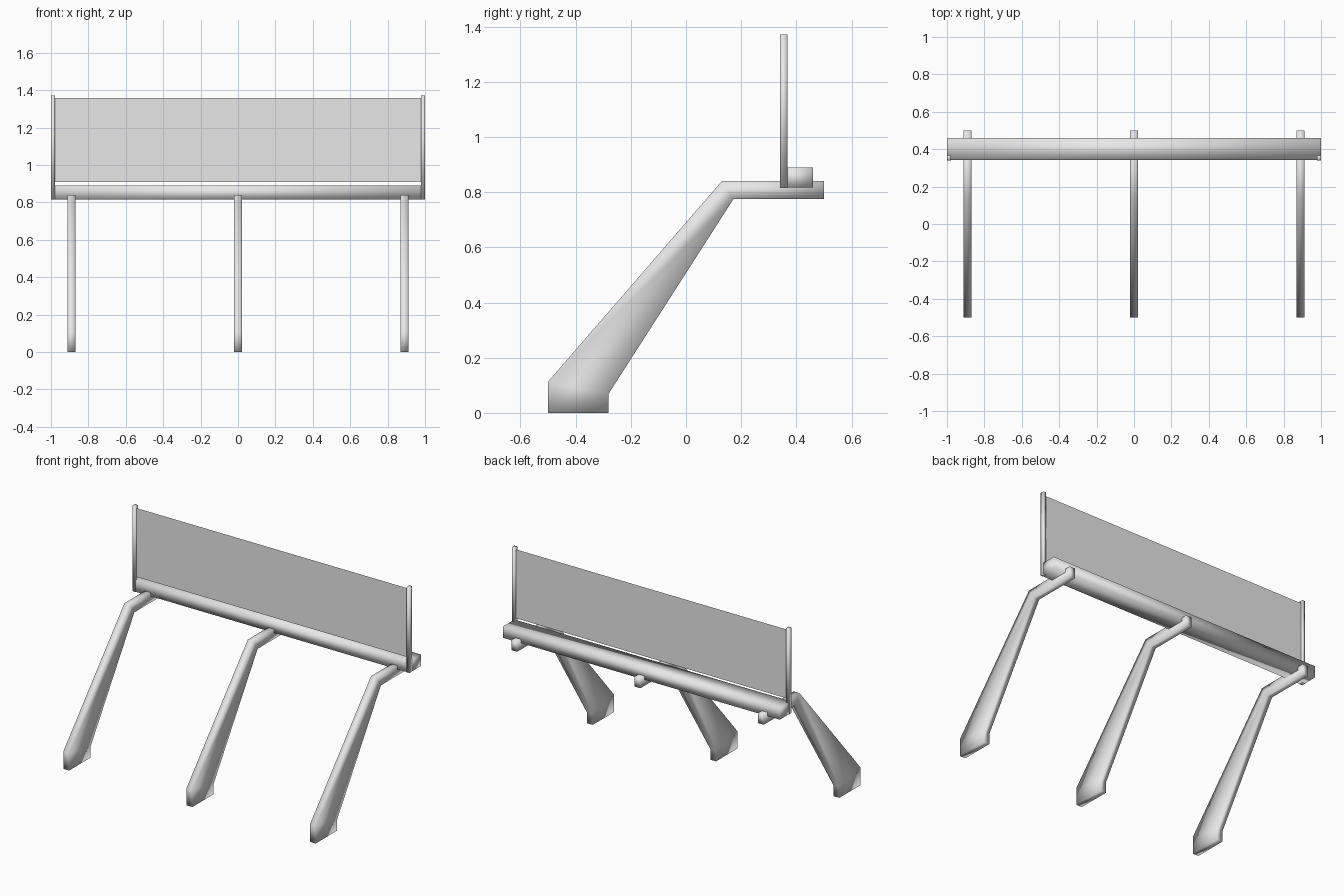
import bpy
import bmesh

cube = bpy.data.objects.get("Cube")
if cube:
    bpy.data.objects.remove(cube, do_unlink=True)

GREY = (0.8, 0.8, 0.8, 1.0)
grey = bpy.data.materials.new("light_grey")
grey.use_nodes = True
grey.diffuse_color = GREY
grey.node_tree.nodes["Principled BSDF"].inputs["Base Color"].default_value = GREY


def finish(name, bm, smooth=True):
    bmesh.ops.recalc_face_normals(bm, faces=bm.faces)
    for face in bm.faces:
        face.smooth = smooth
    mesh = bpy.data.meshes.new(name)
    bm.to_mesh(mesh)
    bm.free()
    mesh.materials.append(grey)
    obj = bpy.data.objects.new(name, mesh)
    bpy.context.collection.objects.link(obj)
    return obj


def strip_solid(name, rungs, x0, x1):
    """Closed bar through pairs of (y, z) points, spanning x0 to x1."""
    bm = bmesh.new()
    rings = []
    for (ya, za), (yb, zb) in rungs:
        corners = [(x0, ya, za), (x1, ya, za), (x1, yb, zb), (x0, yb, zb)]
        rings.append([bm.verts.new(c) for c in corners])
    for a, b in zip(rings, rings[1:]):
        for i in range(4):
            j = (i + 1) % 4
            bm.faces.new((a[i], a[j], b[j], b[i]))
    bm.faces.new(rings[0])
    bm.faces.new(rings[-1])
    return finish(name, bm)


def box(name, x0, x1, y0, y1, z0, z1):
    return strip_solid(name, [((y0, z0), (y1, z0)), ((y0, z1), (y1, z1))], x0, x1)


# Bent legs: foot, tapering slope, level arm
leg_rungs = [
    ((-0.5, 0), (-0.28, 0)),
    ((-0.5, 0.113), (-0.28, 0.07)),
    ((0.13, 0.84), (0.172, 0.775)),
    ((0.5, 0.84), (0.5, 0.775)),
]
for side, x in (("right", -0.89), ("middle", 0), ("left", 0.89)):
    strip_solid(side + "_leg", leg_rungs, x - 0.021, x + 0.021)

# Long beam resting on the arms
box("beam", -0.999, 0.999, 0.341, 0.46, 0.816, 0.89)

# End posts
for side, s in (("right", -1), ("left", 1)):
    box(side + "_post", *sorted((s * 0.979, s)), 0.34, 0.367, 0.815, 1.372)

# Thin panel held between the posts
bm = bmesh.new()
bm.faces.new([bm.verts.new((x, 0.353, z)) for x, z in
              ((-0.98, 0.908), (0.98, 0.908), (0.98, 1.357), (-0.98, 1.357))])
finish("panel", bm, smooth=False)
